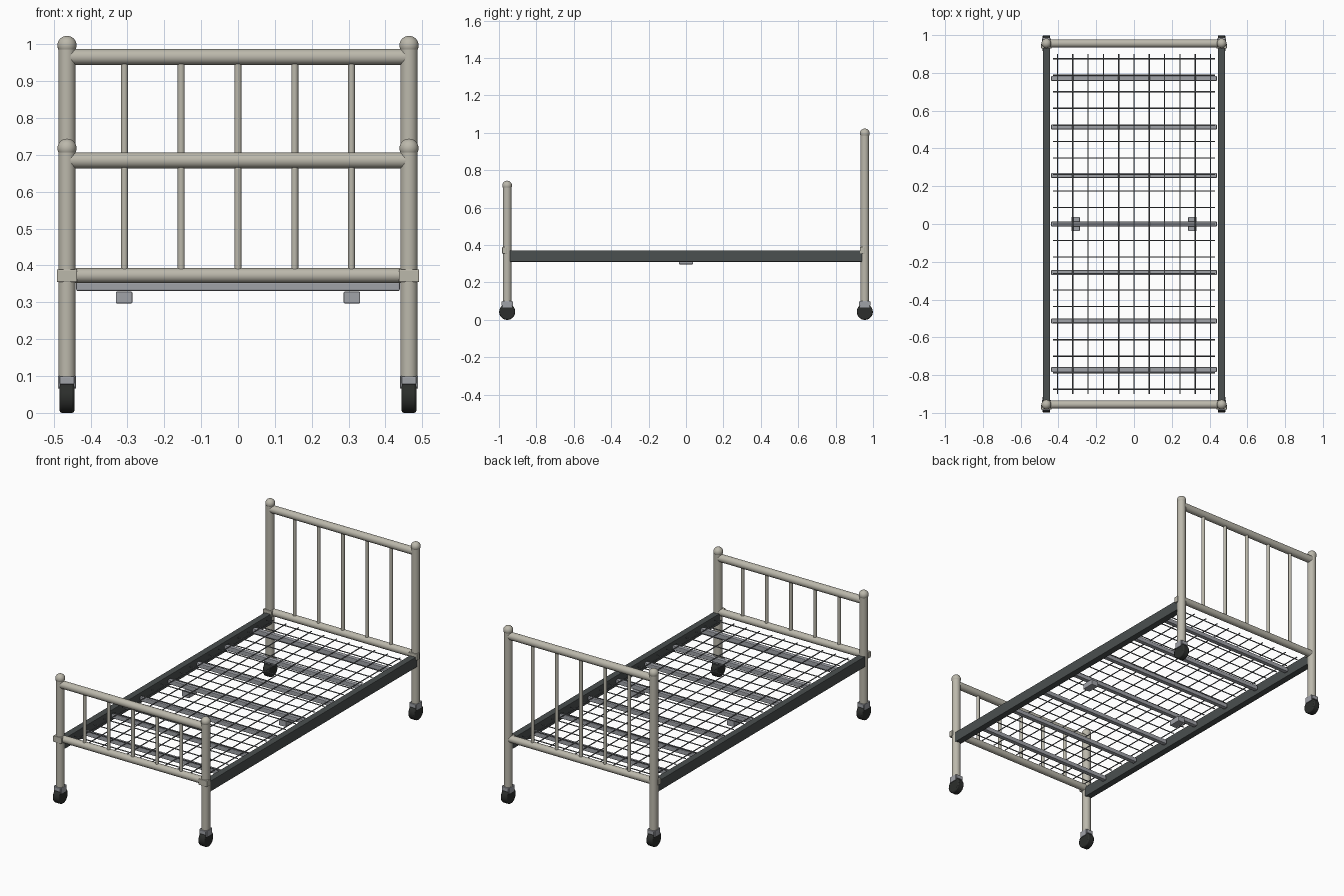
import bpy, math
from mathutils import Vector

if "Cube" in bpy.data.objects:
    bpy.data.objects.remove(bpy.data.objects["Cube"])


def material(name, rgb):
    m = bpy.data.materials.new(name)
    m.diffuse_color = (*rgb, 1)
    m.use_nodes = True
    m.node_tree.nodes["Principled BSDF"].inputs["Base Color"].default_value = m.diffuse_color
    return m


CREAM = material("cream_paint", (0.50, 0.48, 0.41))
DARK = material("dark_steel", (0.07, 0.08, 0.08))
STEEL = material("grey_steel", (0.35, 0.36, 0.39))
WIRE = material("wire_steel", (0.16, 0.17, 0.18))
RUBBER = material("black_rubber", (0.025, 0.027, 0.025))


def finish(name, mat, bevel=0, smooth=False):
    o = bpy.context.object
    o.name = name
    o.data.materials.append(mat)
    if bevel:
        b = o.modifiers.new("bevel", "BEVEL")
        b.width, b.segments = bevel, 2
    if smooth:
        bpy.ops.object.shade_smooth_by_angle(angle=math.radians(40))
    return o


def box(name, loc, size, mat, bevel=0.003):
    bpy.ops.mesh.primitive_cube_add(size=1, location=loc)
    bpy.context.object.scale = size
    bpy.ops.object.transform_apply(location=False, rotation=False, scale=True)
    return finish(name, mat, bevel)


def rod(name, a, b, r, mat, sides=24, bevel=0):
    a, b = Vector(a), Vector(b)
    d = b - a
    bpy.ops.mesh.primitive_cylinder_add(vertices=sides, radius=r, depth=d.length,
                                        location=(a + b) / 2,
                                        rotation=d.to_track_quat('Z', 'Y').to_euler())
    return finish(name, mat, bevel, True)


PX, PY, LOW = 0.464, 0.956, 0.373

# headboard and footboard
for end, y, ball_z, rail_z in (("head", PY, 0.997, 0.966), ("foot", -PY, 0.718, 0.685)):
    rod(end + "_top_rail", (-PX, y, rail_z), (PX, y, rail_z), 0.0215, CREAM)
    rod(end + "_lower_rail", (-PX, y, LOW), (PX, y, LOW), 0.020, CREAM)
    for i in range(-2, 3):
        rod(end + "_spindle", (i * 0.154, y, LOW), (i * 0.154, y, rail_z), 0.0095, CREAM, 16)
    for s in (-1, 1):
        x = s * PX
        # post, ball finial and corner bracket
        rod(end + "_post", (x, y, 0.09), (x, y, ball_z), 0.0235, CREAM)
        bpy.ops.mesh.primitive_uv_sphere_add(segments=24, ring_count=16, radius=0.026,
                                             location=(x, y, ball_z))
        finish(end + "_finial", CREAM, 0, True)
        box(end + "_corner_bracket", (x, y - 0.014, 0.372), (0.055, 0.026, 0.035), CREAM)
        # caster: mounting plate, fork cheeks, axle and wheel
        box("caster_plate", (x, y, 0.088), (0.040, 0.062, 0.022), STEEL)
        for c in (-1, 1):
            box("caster_fork", (x + c * 0.0215, y, 0.083), (0.005, 0.050, 0.034), STEEL, 0.001)
        rod("caster_wheel", (x - 0.02, y, 0.043), (x + 0.02, y, 0.043), 0.043, RUBBER, 32, 0.006)

# side rails
for s in (-1, 1):
    box("side_rail", (s * 0.463, 0, 0.341), (0.039, 1.89, 0.061), DARK)

# cross slats
for i in range(-3, 4):
    box("cross_slat", (0, i * 0.257, 0.343), (0.878, 0.026, 0.025), STEEL, 0.004)

# support blocks under the middle slat
for s in (-1, 1):
    box("support_block", (s * 0.309, 0, 0.313), (0.045, 0.074, 0.032), STEEL)

# wire mesh
for i in range(-5, 6):
    rod("long_wire", (i * 0.081, -0.9, 0.359), (i * 0.081, 0.9, 0.359), 0.003, WIRE, 8)
for i in range(-10, 11):
    rod("cross_wire", (-0.428, i * 0.0875, 0.362), (0.428, i * 0.0875, 0.362), 0.003, WIRE, 8)
